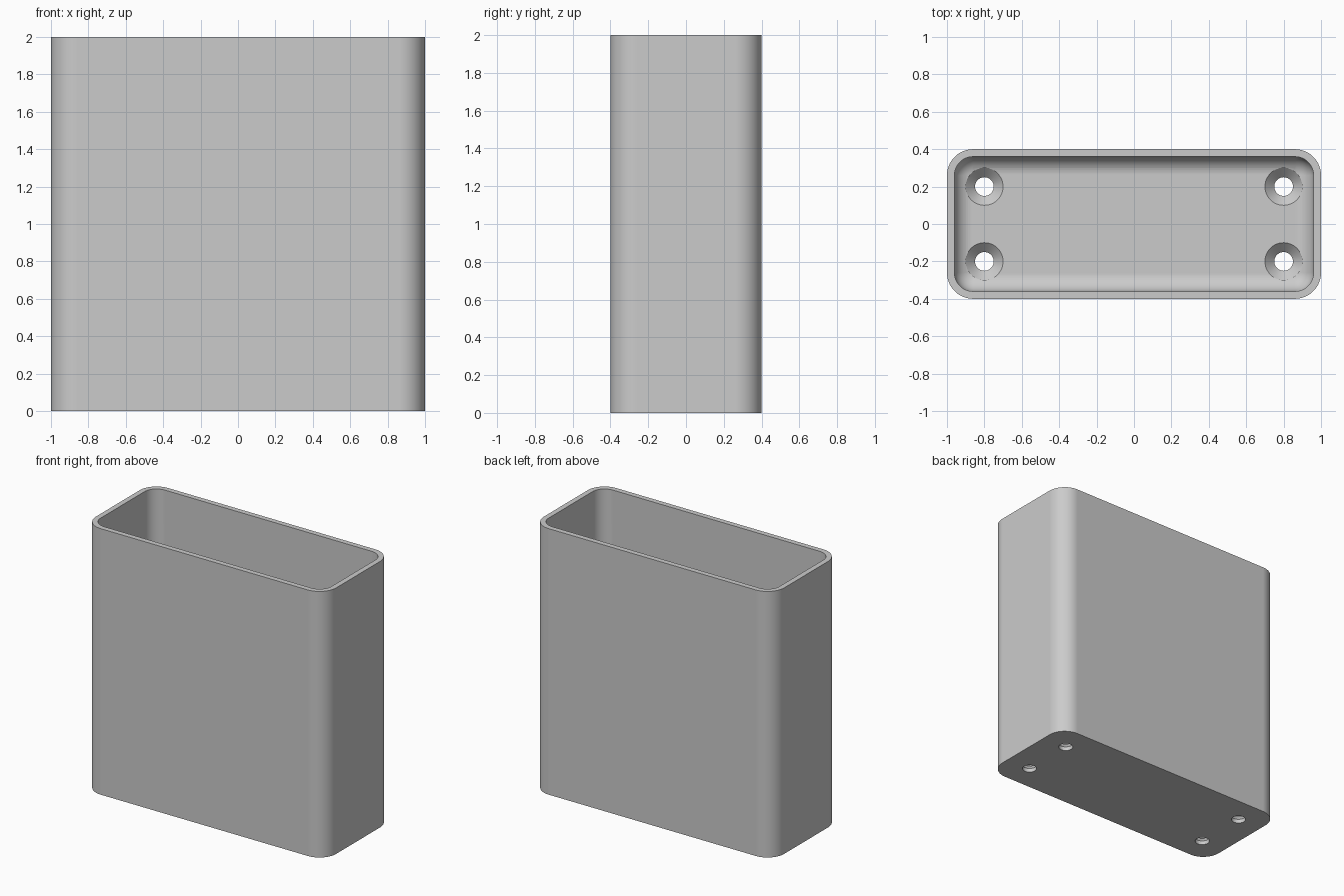
import bpy, bmesh
from math import sin, cos, pi

if "Cube" in bpy.data.objects:
    bpy.data.objects.remove(bpy.data.objects["Cube"], do_unlink=True)

HALF_X, HALF_Y, HEIGHT = 1.0, 0.4, 2.0
WALL, FLOOR, CORNER, FILLET = 0.04, 0.08, 0.14, 0.098
STEPS = 12

grey = bpy.data.materials.new("plain grey")
grey.use_nodes = True
grey.diffuse_color = (0.6, 0.6, 0.6, 1)
grey.node_tree.nodes["Principled BSDF"].inputs["Base Color"].default_value = (0.6, 0.6, 0.6, 1)


def rounded_loop(bm, inset, z):
    """Rounded rectangle of vertices, moved inwards by inset."""
    r = CORNER - inset
    verts = []
    for i, (sx, sy) in enumerate([(1, 1), (-1, 1), (-1, -1), (1, -1)]):
        cx, cy = sx * (HALF_X - CORNER), sy * (HALF_Y - CORNER)
        for k in range(STEPS + 1):
            a = (i + k / STEPS) * pi / 2
            verts.append(bm.verts.new((cx + r * cos(a), cy + r * sin(a), z)))
    return verts


def circle_loop(bm, x, y, r, z, n=48):
    return [bm.verts.new((x + r * cos(2 * pi * k / n), y + r * sin(2 * pi * k / n), z))
            for k in range(n)]


def loft(bm, loops):
    """Bridge the loops in order and cap both ends."""
    for a, b in zip(loops, loops[1:]):
        for i in range(len(a)):
            j = (i + 1) % len(a)
            bm.faces.new((a[i], a[j], b[j], b[i]))
    bm.faces.new(loops[0][::-1])
    bm.faces.new(loops[-1])


def make_object(name, bm):
    bmesh.ops.recalc_face_normals(bm, faces=bm.faces[:])
    mesh = bpy.data.meshes.new(name)
    bm.to_mesh(mesh)
    bm.free()
    mesh.materials.append(grey)
    obj = bpy.data.objects.new(name, mesh)
    bpy.context.collection.objects.link(obj)
    return obj


# Open box: outer wall, rim, inner wall, then a fillet down to the floor
bm = bmesh.new()
sections = [(0, 0), (0, HEIGHT), (WALL, HEIGHT)]
for k in range(STEPS + 1):
    a = k / STEPS * pi / 2
    sections.append((WALL + FILLET * (1 - cos(a)), FLOOR + FILLET * (1 - sin(a))))
loft(bm, [rounded_loop(bm, inset, z) for inset, z in sections])
box = make_object("open_box", bm)

# Countersunk screw hole cutters
bm = bmesh.new()
profile = [(0.05, -0.05), (0.05, FLOOR - 0.05), (0.1, FLOOR), (0.1, FLOOR + 0.2)]
for x in (-0.8, 0.8):
    for y in (-0.2, 0.2):
        loft(bm, [circle_loop(bm, x, y, r, z) for r, z in profile])
cutter = make_object("screw_hole_cutter", bm)
cutter.hide_render = True

# Cut the holes, then shade with crisp edges
bpy.ops.object.select_all(action='DESELECT')
bpy.context.view_layer.objects.active = box
box.select_set(True)
cut = box.modifiers.new("screw_holes", 'BOOLEAN')
cut.operation = 'DIFFERENCE'
cut.solver = 'EXACT'
cut.object = cutter
bpy.ops.object.modifier_apply(modifier=cut.name)
bpy.data.objects.remove(cutter, do_unlink=True)
bpy.ops.object.shade_smooth_by_angle(angle=pi / 6)
weighted = box.modifiers.new("even_shading", 'WEIGHTED_NORMAL')
weighted.keep_sharp = True
